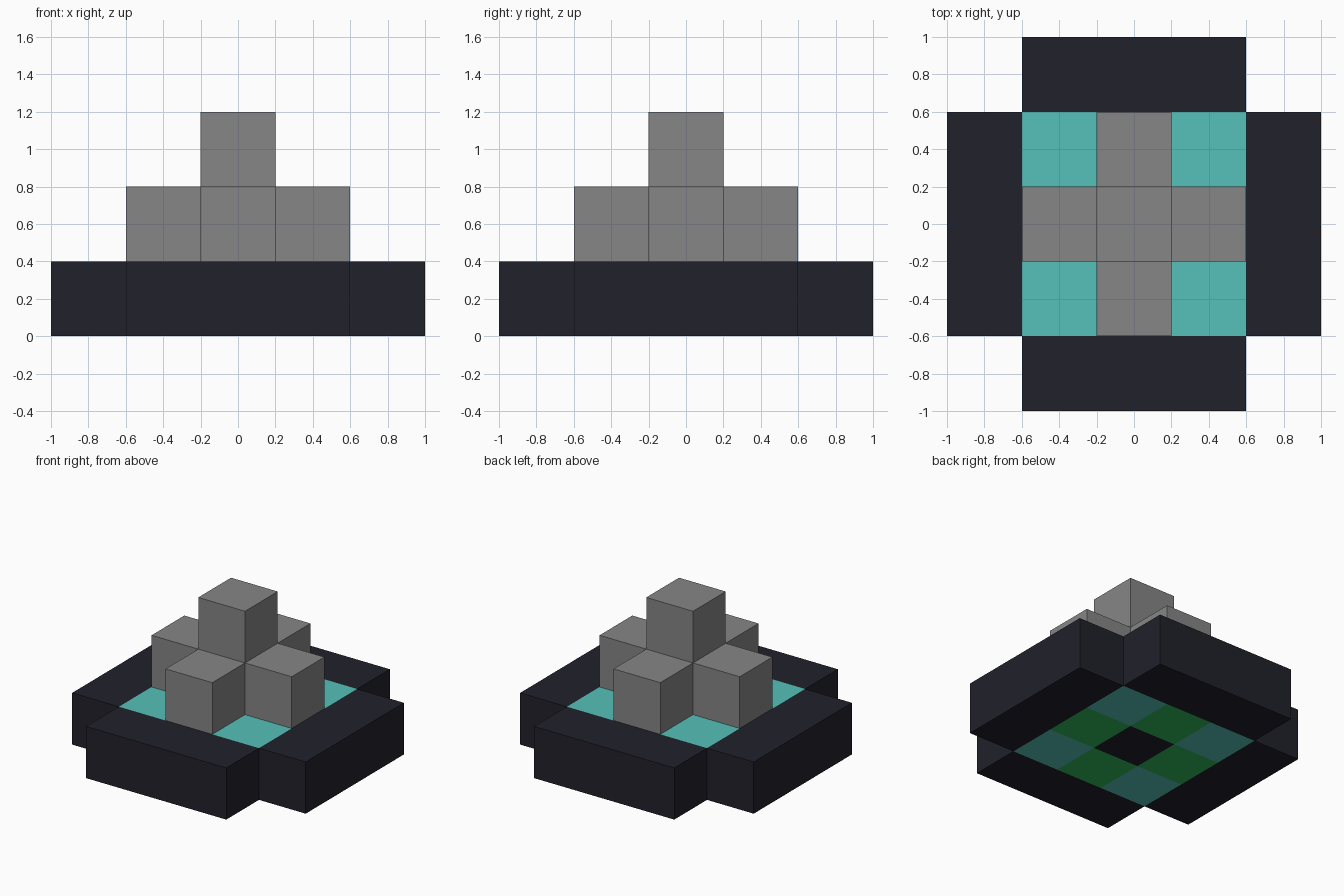
import bpy

old = bpy.data.objects.get("Cube")
if old:
    bpy.data.objects.remove(old, do_unlink=True)

S = 0.4  # side of one block


def material(name, rgb):
    mat = bpy.data.materials.new(name)
    mat.use_nodes = True
    mat.diffuse_color = (*rgb, 1)
    mat.node_tree.nodes["Principled BSDF"].inputs["Base Color"].default_value = (*rgb, 1)
    return mat


dark = material("dark_slate", (0.015, 0.015, 0.024))
teal = material("teal", (0.093, 0.527, 0.479))
green = material("green", (0.030, 0.485, 0.100))
grey = material("grey", (0.238, 0.238, 0.238))


def block(name, col, row, level, mat, size=(1, 1, 1)):
    """Box centred on a grid cell; size is counted in cells."""
    bpy.ops.mesh.primitive_cube_add(size=1, location=(col * S, row * S, (level + 0.5) * S))
    obj = bpy.context.object
    obj.name = name
    obj.scale = [n * S for n in size]
    bpy.ops.object.transform_apply(location=False, rotation=False, scale=True)
    obj.data.materials.append(mat)
    return obj


sides = {"left": (1, 0), "right": (-1, 0), "back": (0, 1), "front": (0, -1)}

for side, (x, y) in sides.items():
    # Outer rim, inner floor and middle tier on each side
    block(side + "_rim", 2 * x, 2 * y, 0, dark, (1, 3, 1) if x else (3, 1, 1))
    block(side + "_floor", x, y, 0, green)
    block(side + "_step", x, y, 1, grey)

# Corner floor blocks
for x, x_name in ((1, "left"), (-1, "right")):
    for y, y_name in ((1, "back"), (-1, "front")):
        block(y_name + "_" + x_name + "_corner", x, y, 0, teal)

# Central column
block("centre_base", 0, 0, 0, dark)
block("centre_core", 0, 0, 1, grey)
block("top_block", 0, 0, 2, grey)
